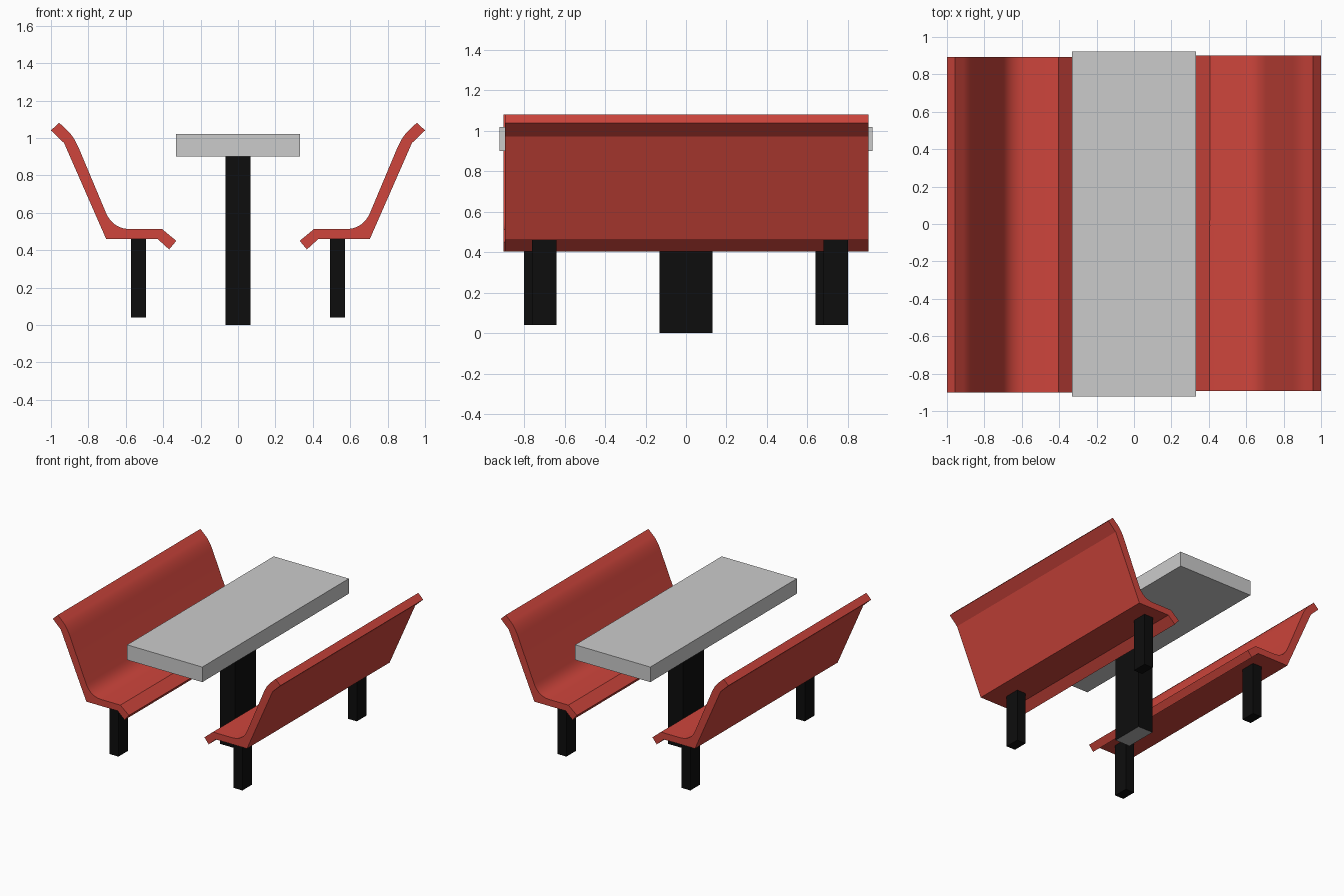
import bpy, bmesh, math
from mathutils import Vector, Matrix

if "Cube" in bpy.data.objects:
    bpy.data.objects.remove(bpy.data.objects["Cube"])


def material(name, color):
    m = bpy.data.materials.new(name)
    m.diffuse_color = color
    m.use_nodes = True
    m.node_tree.nodes["Principled BSDF"].inputs["Base Color"].default_value = m.diffuse_color
    return m


red = material("red_paint", (0.62, 0.06, 0.045, 1))
black = material("black_metal", (0.004, 0.004, 0.004, 1))
grey = material("grey_surface", (0.45, 0.45, 0.45, 1))


def finish(name, bm, mats):
    bmesh.ops.recalc_face_normals(bm, faces=bm.faces[:])
    me = bpy.data.meshes.new(name)
    bm.to_mesh(me)
    bm.free()
    ob = bpy.data.objects.new(name, me)
    bpy.context.collection.objects.link(ob)
    for m in mats:
        me.materials.append(m)
    return ob


def box(name, center, size, mats=()):
    bm = bmesh.new()
    bmesh.ops.create_cube(bm, size=1.0)
    bmesh.ops.scale(bm, vec=size, verts=bm.verts)
    bmesh.ops.translate(bm, vec=center, verts=bm.verts)
    return finish(name, bm, mats)


def bend(a, ctrl, b, n=8):
    a, c, b = Vector(a), Vector(ctrl), Vector(b)
    return [tuple(a * (1 - t) ** 2 + c * 2 * t * (1 - t) + b * t * t)
            for t in (i / n for i in range(n + 1))]


# bench shell cross-section in x/z
profile = [(-1.0, 1.04), (-0.957, 1.082)]
profile += bend((-0.912, 1.04), (-0.878, 1.008), (-0.85, 0.943))
profile += bend((-0.706, 0.60), (-0.668, 0.512), (-0.57, 0.512))
profile += [(-0.405, 0.512), (-0.33, 0.45), (-0.368, 0.404),
            (-0.43, 0.46), (-0.705, 0.46), (-0.93, 0.973)]


def bench(side, angle):
    turn = Matrix.Rotation(angle, 4, 'Z')
    bm = bmesh.new()
    face = bm.faces.new([bm.verts.new((x, -0.901, z)) for x, z in profile])
    ext = bmesh.ops.extrude_face_region(bm, geom=[face], use_keep_orig=True)
    top = [v for v in ext["geom"] if isinstance(v, bmesh.types.BMVert)]
    bmesh.ops.translate(bm, vec=(0, 1.795, 0), verts=top)
    bmesh.ops.transform(bm, matrix=turn, verts=bm.verts)
    ob = finish(side + "_bench_seat", bm, [red])
    bpy.ops.object.select_all(action='DESELECT')
    ob.select_set(True)
    bpy.context.view_layer.objects.active = ob
    bpy.ops.object.shade_smooth_by_angle(angle=math.radians(20))
    # bench legs
    for i, y in enumerate((-0.74, 0.70)):
        c = turn @ Vector((-0.532, y, 0.25))
        box(f"{side}_bench_leg_{i + 1}", c, (0.078, 0.12, 0.42), [black])


bench("left", 0)
bench("right", math.pi)

# table
box("tabletop", (0, 0, 0.96), (0.662, 1.844, 0.12))
post = box("table_post", (0, 0, 0.45), (0.132, 0.26, 0.90), [black, grey])
for p in post.data.polygons:
    if p.normal.z < -0.5:
        p.material_index = 1  # grey underside
